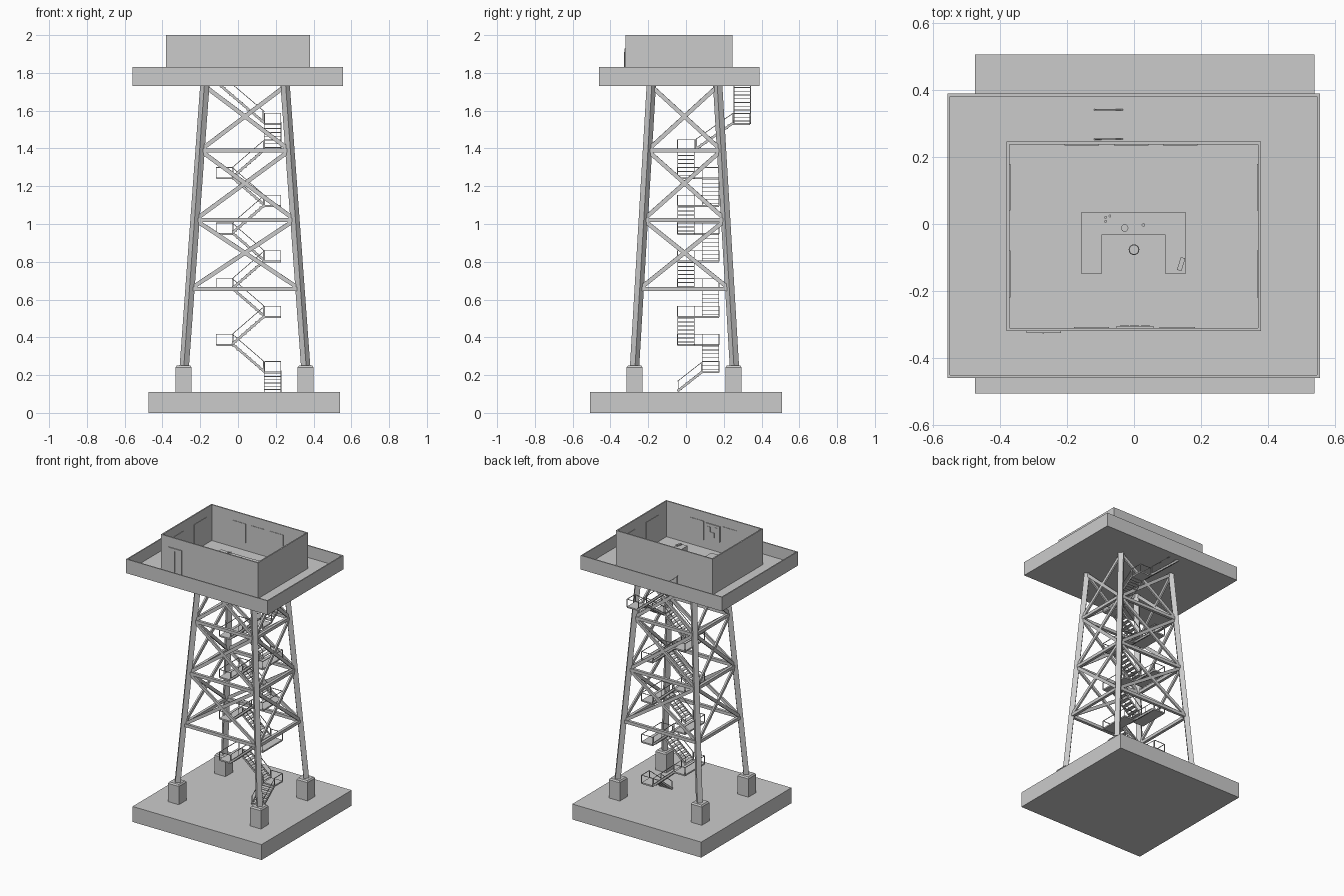
import bpy, bmesh, math
from mathutils import Matrix, Vector

if "Cube" in bpy.data.objects:
    bpy.data.objects.remove(bpy.data.objects["Cube"])


class Part:
    """Collects simple solids into one named mesh object."""
    def __init__(self, name):
        self.name, self.bm = name, bmesh.new()

    def box(self, x0, x1, y0, y1, z0, z1, rot=0):
        m = (Matrix.Translation(((x0 + x1) / 2, (y0 + y1) / 2, (z0 + z1) / 2))
             @ Matrix.Rotation(rot, 4, 'Z') @ Matrix.Diagonal((x1 - x0, y1 - y0, z1 - z0, 1)))
        bmesh.ops.create_cube(self.bm, size=1, matrix=m)

    def beam(self, a, b, w, h):
        a, b = Vector(a), Vector(b)
        d = (b - a).normalized()
        side = d.cross(Vector((0, 0, 1)))
        side = side.normalized() if side.length > 1e-4 else Vector((1, 0, 0))
        up = side.cross(d)
        m = Matrix((side * w, d * (b - a).length, up * h)).transposed().to_4x4()
        bmesh.ops.create_cube(self.bm, size=1, matrix=Matrix.Translation((a + b) / 2) @ m)

    def cyl(self, x, y, z0, z1, r, r2=None, n=16):
        bmesh.ops.create_cone(self.bm, cap_ends=True, segments=n, radius1=r,
                              radius2=r if r2 is None else r2, depth=z1 - z0,
                              matrix=Matrix.Translation((x, y, (z0 + z1) / 2)))

    def ring(self, x0, x1, y0, y1, z0, z1, t):
        for b in ((x0, x1, y0, y0 + t), (x0, x1, y1 - t, y1),
                  (x0, x0 + t, y0 + t, y1 - t), (x1 - t, x1, y0 + t, y1 - t)):
            self.box(*b, z0, z1)

    def done(self):
        bmesh.ops.recalc_face_normals(self.bm, faces=self.bm.faces)
        me = bpy.data.meshes.new(self.name)
        self.bm.to_mesh(me)
        self.bm.free()
        ob = bpy.data.objects.new(self.name, me)
        bpy.context.collection.objects.link(ob)
        return ob


# Base slab and footings
p = Part("base_slab")
p.box(-0.475, 0.54, -0.507, 0.507, 0, 0.11)
p.done()
p = Part("footings")
for x in (-0.288, 0.358):
    for y in (-0.272, 0.252):
        p.box(x - 0.043, x + 0.043, y - 0.043, y + 0.043, 0.11, 0.24)
        bmesh.ops.create_cone(p.bm, cap_ends=True, segments=4, radius1=0.043 * 2 ** .5,
                              radius2=0.036 * 2 ** .5, depth=0.01,
                              matrix=Matrix.Translation((x, y, 0.245)) @ Matrix.Rotation(math.pi / 4, 4, 'Z'))
p.done()


# Tapered lattice tower
def corner(i, z):
    t = (z - 0.25) / 1.48
    sx, sy = ((-1, -1), (1, -1), (1, 1), (-1, 1))[i % 4]
    return (0.037 + sx * (0.321 - 0.108 * t), -0.008 + sy * (0.264 - 0.088 * t), z)


legs, rails, cross = Part("tower_legs"), Part("horizontal_braces"), Part("cross_braces")
levels = (0.655, 1.022, 1.39, 1.73)
for i in range(4):
    legs.beam(corner(i, 0.235), corner(i, 1.735), 0.035, 0.035)
    for z in levels[:3]:
        rails.beam(corner(i, z), corner(i + 1, z), 0.02, 0.022)
    for z0, z1 in zip(levels, levels[1:]):
        cross.beam(corner(i, z0), corner(i + 1, z1), 0.012, 0.022)
        cross.beam(corner(i + 1, z0), corner(i, z1), 0.012, 0.022)
for p in (legs, rails, cross):
    p.done()

# Stairs
steps, hand = Part("stairs"), Part("stair_railings")
W, RH, T = 0.088, 0.052, 0.0035


def flight(a, b, n=7, rail=RH):
    a, b = Vector(a), Vector(b)
    run = b - a
    along_x = abs(run.x) > abs(run.y)
    off = Vector((0, W / 2, 0)) if along_x else Vector((W / 2, 0, 0))
    depth = max(abs(run.x), abs(run.y)) / n
    for k in range(n):
        c = a + run * ((k + 0.5) / n)
        hx, hy = (depth * .55, W / 2) if along_x else (W / 2, depth * .55)
        steps.box(c.x - hx, c.x + hx, c.y - hy, c.y + hy, c.z - 0.002, c.z + 0.002)
    up = Vector((0, 0, rail))
    for s in (-1, 1):
        steps.beam(a + off * s, b + off * s, 0.004, 0.013)
        hand.beam(a + off * s + up, b + off * s + up, T, T)
        for q in (0.03, 0.97):
            c = a + run * q + off * s
            hand.beam(c, c + up, T, T)


def landing(x0, x1, y0, y1, z, sides):
    steps.box(x0, x1, y0, y1, z - 0.01, z)
    edges = {'L': ((x0, y0), (x0, y1)), 'R': ((x1, y0), (x1, y1)),
             'F': ((x0, y0), (x1, y0)), 'B': ((x0, y1), (x1, y1))}
    for s in sides:
        a, b = edges[s]
        hand.beam((*a, z + RH), (*b, z + RH), T, T)
        for q in (a, b):
            hand.beam((*q, z - 0.005), (*q, z + RH), T, T)


XL, XR, YF, YB = -0.03, 0.14, 0.0, 0.13
flight((0.183, -0.045, 0.115), (0.183, 0.086, 0.218), 6)
landing(XR, 0.227, 0.086, 0.175, 0.22, "RB")
for k in range(8):
    z0 = 0.218 + k * 0.147
    z1 = z0 + 0.147
    if k % 2 == 0:
        flight((XR, YB, z0), (XL, YB, z1))
        landing(-0.115, XL, -0.045, 0.175, z1, "LFB")
    else:
        flight((XL, YF, z0), (XR, YF, z1))
        landing(XR, 0.227, -0.045, 0.175 if k < 7 else 0.05, z1, "RFB" if k < 7 else "RF")
flight((0.183, 0.05, 1.395), (0.183, 0.25, 1.535), 7)
landing(XR, 0.227, 0.25, 0.338, 1.535, "RB")
flight((XR, 0.298, 1.535), (-0.115, 0.298, 1.752), 11, 0.06)
steps.done()
hand.done()

# Platform with parapet
FZ = 1.745
p = Part("platform")
p.box(-0.558, 0.556, -0.46, 0.39, 1.73, FZ)
p.ring(-0.558, 0.556, -0.46, 0.39, FZ, 1.83, 0.008)
p.done()

# Open-topped cabin
p = Part("cabin_walls")
p.ring(-0.382, 0.38, -0.32, 0.247, FZ, 2.0, 0.009)
p.done()

# Door
p = Part("door")
p.box(-0.322, -0.218, -0.326, -0.318, FZ, 1.928)
p.box(-0.274, -0.269, -0.328, -0.325, 1.76, 1.91)
p.done()

# Window panels on the inner wall faces
p = Part("windows")
Z0, Z1 = 1.80, 1.935
for x in (-0.208, -0.06, 0.087):
    p.box(x, x + 0.103, 0.235, 0.239, Z0, Z1)
for x in (-0.18, 0.077):
    p.box(x, x + 0.105, -0.312, -0.308, Z0, Z1)
for y in (-0.22, 0.04):
    p.box(-0.374, -0.370, y, y + 0.14, Z0, Z1)
    p.box(0.368, 0.372, y, y + 0.14, Z0, Z1)
p.done()

# Notice board with pinned sheets
p = Part("notice_board")
p.box(-0.052, 0.058, -0.312, -0.305, 1.82, 1.93)
for x, z in ((-0.04, 1.88), (-0.01, 1.84), (0.022, 1.875)):
    p.box(x, x + 0.024, -0.306, -0.302, z, z + 0.035)
p.done()

# U-shaped desk
p = Part("desk")
DZ = FZ + 0.07
p.box(-0.095, 0.092, -0.032, 0.035, DZ - 0.008, DZ)
p.box(-0.095, 0.092, 0.027, 0.033, FZ, DZ - 0.008)
for x in (-0.158, 0.092):
    p.box(x, x + 0.063, -0.148, 0.035, DZ - 0.006, DZ + 0.002)
    for u in (x, x + 0.057):
        p.box(u, u + 0.006, -0.146, 0.033, FZ, DZ - 0.006)
p.done()

# Desk items
p = Part("desk_items")
p.cyl(-0.028, -0.012, DZ, DZ + 0.006, 0.011)
p.cyl(0.028, -0.003, DZ, DZ + 0.01, 0.005)
for x, y in ((-0.085, 0.02), (-0.072, 0.024), (-0.085, 0.008)):
    p.cyl(x, y, DZ, DZ + 0.012, 0.004)
p.box(0.134, 0.148, -0.14, -0.1, DZ + 0.002, DZ + 0.012, -0.3)
p.done()

# Stool
p = Part("stool")
p.cyl(0, -0.077, FZ, FZ + 0.004, 0.014)
p.cyl(0, -0.077, FZ + 0.004, FZ + 0.04, 0.004)
p.cyl(0, -0.077, FZ + 0.04, FZ + 0.048, 0.016, 0.014)
p.done()
